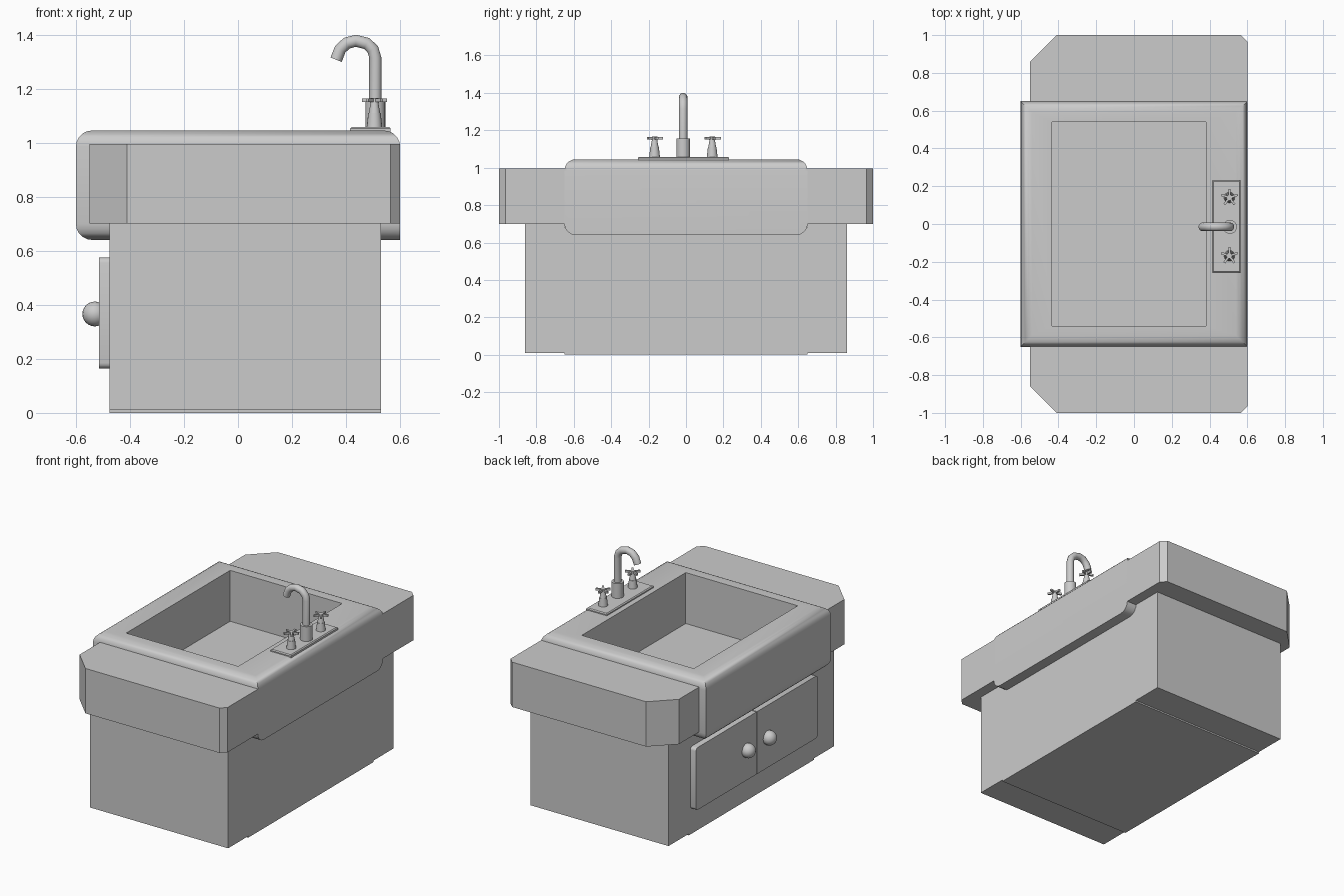
import bpy, bmesh, math
from mathutils import Matrix, Vector

if "Cube" in bpy.data.objects:
    bpy.data.objects.remove(bpy.data.objects["Cube"])


def make(name, bm, smooth=False):
    bmesh.ops.recalc_face_normals(bm, faces=bm.faces)
    me = bpy.data.meshes.new(name)
    bm.to_mesh(me)
    bm.free()
    ob = bpy.data.objects.new(name, me)
    bpy.context.collection.objects.link(ob)
    if smooth:
        bpy.ops.object.select_all(action='DESELECT')
        ob.select_set(True)
        bpy.context.view_layer.objects.active = ob
        bpy.ops.object.shade_smooth_by_angle(angle=math.radians(40))
    return ob


def add_box(bm, x, y, z):
    size = (x[1] - x[0], y[1] - y[0], z[1] - z[0])
    mid = ((x[0] + x[1]) / 2, (y[0] + y[1]) / 2, (z[0] + z[1]) / 2)
    m = Matrix.Translation(mid) @ Matrix.Diagonal((*size, 1))
    return bmesh.ops.create_cube(bm, size=1, matrix=m)['verts']


def box(name, x, y, z):
    bm = bmesh.new()
    add_box(bm, x, y, z)
    return make(name, bm)


def add_cone(bm, x, y, z0, z1, r0, r1, n=16):
    bmesh.ops.create_cone(bm, cap_ends=True, segments=n, radius1=r0, radius2=r1,
                          depth=z1 - z0, matrix=Matrix.Translation((x, y, (z0 + z1) / 2)))


def bevel_edges(bm, test, r, seg):
    es = [e for e in bm.edges if test(e)]
    bmesh.ops.bevel(bm, geom=es, offset=r, segments=seg, profile=0.5, affect='EDGES')


# Sink block: horizontal edges rounded except the lower back one
bm = bmesh.new()
add_box(bm, (-0.6, 0.6), (-0.65, 0.65), (0.64, 1.045))


def rounded(e):
    d = e.verts[0].co - e.verts[1].co
    mid = (e.verts[0].co + e.verts[1].co) / 2
    return abs(d.z) < 1e-4 and not (mid.x > 0.59 and mid.z < 0.8)


bevel_edges(bm, rounded, 0.06, 5)
# Basin: inset the top face and push it down
top = max((f for f in bm.faces if f.normal.z > 0.99), key=lambda f: f.calc_area())
bmesh.ops.inset_region(bm, faces=[top], thickness=0.05)
for v in top.verts:
    v.co.x = -0.435 if v.co.x < 0 else 0.38
    v.co.y = math.copysign(0.54, v.co.y)
low = bmesh.ops.extrude_discrete_faces(bm, faces=[top])['faces'][0]
for v in low.verts:
    v.co.z = 0.71
make("sink", bm, True)

# Cabinet centre, with counter wings and side cabinets mirrored in y
box("cabinet_center", (-0.475, 0.53), (-0.65, 0.65), (0, 0.68))
wing = [(-0.55, 0.64), (-0.55, 0.86), (-0.41, 1.0), (0.565, 1.0), (0.6, 0.965), (0.6, 0.64)]
for s, side in ((-1, "front"), (1, "back")):
    bm = bmesh.new()
    f = bm.faces.new([bm.verts.new((x, s * y, 0.7)) for x, y in wing])
    ext = bmesh.ops.extrude_face_region(bm, geom=[f])['geom']
    for v in ext:
        if isinstance(v, bmesh.types.BMVert):
            v.co.z = 0.995
    make("counter_" + side, bm)
    box("cabinet_" + side, (-0.475, 0.53), sorted((s * 0.65, s * 0.86)), (0.01, 0.71))

    # Door with rounded outer corners, and its knob
    bm = bmesh.new()
    add_box(bm, (-0.515, -0.47), sorted((s * 0.003, s * 0.632)), (0.165, 0.575))
    bevel_edges(bm, lambda e: abs(e.verts[0].co.x - e.verts[1].co.x) > 0.01
                and abs(e.verts[0].co.y) > 0.5, 0.02, 3)
    make("door_" + side, bm, True)
    bm = bmesh.new()
    bmesh.ops.create_uvsphere(bm, u_segments=20, v_segments=12, radius=0.046,
                              matrix=Matrix.Translation((-0.53, s * 0.11, 0.366)))
    make("knob_" + side, bm, True)

# Faucet plate with a slightly chamfered top
bm = bmesh.new()
add_box(bm, (0.415, 0.565), (-0.257, 0.23), (1.04, 1.058))
bevel_edges(bm, lambda e: min(v.co.z for v in e.verts) > 1.05, 0.006, 1)
make("faucet_plate", bm)

# Faucet collar and curved spout swept along a path
FX, FY = 0.508, -0.015
bm = bmesh.new()
add_cone(bm, FX, FY, 1.055, 1.155, 0.037, 0.037, 20)
make("faucet_collar", bm, True)

path = [(0.508, 1.14), (0.508, 1.315), (0.499, 1.345), (0.476, 1.367), (0.436, 1.377),
        (0.402, 1.368), (0.378, 1.345), (0.363, 1.307)]
pts = [Vector((x, FY, z)) for x, z in path]
bm = bmesh.new()
rings, n = [], 14
for i, p in enumerate(pts):
    t = (pts[min(i + 1, len(pts) - 1)] - pts[max(i - 1, 0)]).normalized()
    side = Vector((0, 1, 0))
    up = t.cross(side)
    rings.append([bm.verts.new(p + 0.023 * (math.cos(a) * side + math.sin(a) * up))
                  for a in (2 * math.pi * k / n for k in range(n))])
for a, b in zip(rings, rings[1:]):
    for k in range(n):
        bm.faces.new((a[k], a[(k + 1) % n], b[(k + 1) % n], b[k]))
bm.faces.new(rings[0])
bm.faces.new(rings[-1])
make("faucet_spout", bm, True)

# Tap handles: tapered stem with a five-armed star
for hy, side in ((-0.168, "front"), (0.14, "back")):
    bm = bmesh.new()
    add_cone(bm, 0.505, hy, 1.055, 1.11, 0.029, 0.023)
    add_cone(bm, 0.505, hy, 1.11, 1.15, 0.021, 0.014)
    add_cone(bm, 0.505, hy, 1.148, 1.166, 0.017, 0.015)
    for k in range(5):
        vs = add_box(bm, (0, 0.046), (-0.006, 0.006), (-0.007, 0.006))
        bmesh.ops.transform(bm, verts=vs, matrix=Matrix.Translation((0.505, hy, 1.158))
                            @ Matrix.Rotation(2 * math.pi * k / 5 + math.pi / 10, 4, 'Z'))
    make("tap_handle_" + side, bm, True)
